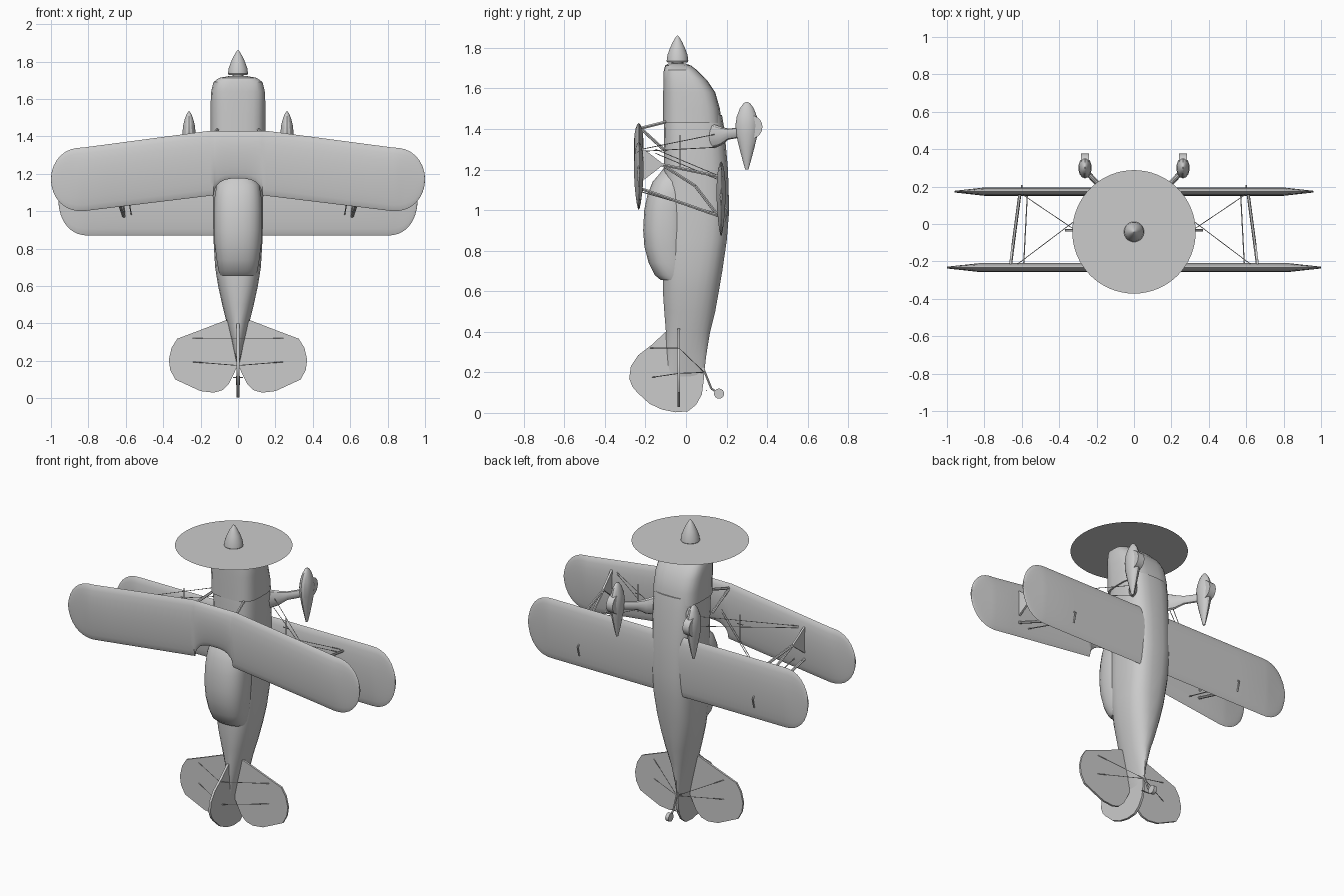
import bpy, bmesh
from math import sin, cos, pi, sqrt
from mathutils import Vector

if "Cube" in bpy.data.objects:
    bpy.data.objects.remove(bpy.data.objects["Cube"])


def make(name, verts, faces, mirror=False):
    me = bpy.data.meshes.new(name)
    me.from_pydata([tuple(v) for v in verts], [], faces)
    bm = bmesh.new()
    bm.from_mesh(me)
    bmesh.ops.recalc_face_normals(bm, faces=bm.faces)
    bm.to_mesh(me)
    bm.free()
    ob = bpy.data.objects.new(name, me)
    bpy.context.collection.objects.link(ob)
    if mirror:
        ob.modifiers.new("mirror", 'MIRROR').use_mirror_merge = False
    return ob


def loft(name, rings, mirror=False):
    n = len(rings[0])
    verts = [p for r in rings for p in r]
    faces = [(i * n + j, i * n + (j + 1) % n, (i + 1) * n + (j + 1) % n, (i + 1) * n + j)
             for i in range(len(rings) - 1) for j in range(n)]
    faces += [tuple(range(n)), tuple(range(len(verts) - n, len(verts)))]
    return make(name, verts, faces, mirror)


def ring(z, hx, y0, y1, cx=0, e=2, n=24):
    """Superellipse in the xy plane from y0 to y1."""
    f = lambda v: (1 if v > 0 else -1) * abs(v) ** (2 / e)
    cy, hy = (y0 + y1) / 2, (y1 - y0) / 2
    return [(cx + hx * f(cos(2 * pi * (k + .5) / n)), cy + hy * f(sin(2 * pi * (k + .5) / n)), z)
            for k in range(n)]


def tubes(name, paths, r, n=6, mirror=True):
    verts, faces = [], []
    for path in paths:
        for a, b in zip(path, path[1:]):
            a, b = Vector(a), Vector(b)
            q = (b - a).to_track_quat('Z', 'Y')
            s = len(verts)
            for c in (a, b):
                verts += [c + q @ Vector((r * cos(2 * pi * k / n), r * sin(2 * pi * k / n), 0)) for k in range(n)]
            faces += [(s + k, s + (k + 1) % n, s + n + (k + 1) % n, s + n + k) for k in range(n)]
            faces += [tuple(range(s, s + n)), tuple(range(s + n, s + 2 * n))]
    return make(name, verts, faces, mirror)


def plate(name, pts, normal, t, mirror=False):
    o = Vector(normal) * t / 2
    return loft(name, [[Vector(p) - o for p in pts], [Vector(p) + o for p in pts]], mirror)


def wing(name, y, span, tip, thick, lead, trail, xs):
    """Lens-shaped aerofoil lofted along the span with rounded tips."""
    start, rings, m = span - tip, [], 10
    steps = sorted(set(xs + [start] + [start + tip * sin(a * pi / 16) for a in range(1, 8)] + [span - .0002]))
    for x in [-v for v in reversed(steps) if v > 0] + steps:
        ax = abs(x)
        l, t = lead(min(ax, start)), trail(min(ax, start))
        u = max(0, (ax - start) / tip)
        s = sqrt(max(0, 1 - u ** 2.3))
        mid, half = (l + t) / 2, (l - t) / 2 * s
        th = thick / 2 * (1 - .8 * u)
        prof = [(cos(pi * k / m), sin(pi * k / m) ** 1.2 * (1 + .25 * cos(pi * k / m))) for k in range(m + 1)]
        loop = [(c, -h) for c, h in prof] + [(c, h) for c, h in prof[-2:0:-1]]
        rings.append([(x, y + th * h, mid + half * c) for c, h in loop])
    return loft(name, rings)


# cowling and fuselage
loft("cowling", [ring(z, w, a, b, e=e) for z, w, a, b, e in (
    (1.43, .147, -.113, .176, 3.4), (1.5, .147, -.113, .168, 3.4), (1.58, .147, -.113, .145, 3.4),
    (1.64, .144, -.112, .105, 3.4), (1.69, .132, -.11, .055, 3.2), (1.713, .1, -.103, .025, 2.8),
    (1.722, .05, -.09, .0, 2))])
loft("fuselage", [ring(z, w, a, b, e=e) for z, w, a, b, e in (
    (.17, .005, -.09, .088, 2), (.28, .03, -.095, .1, 2), (.4, .06, -.1, .12, 2.1), (.5, .085, -.108, .145, 2.3),
    (.6, .107, -.115, .163, 2.5), (.7, .123, -.115, .18, 2.7), (.85, .132, -.112, .202, 3), (1, .135, -.11, .214, 3),
    (1.2, .137, -.11, .208, 3), (1.4, .14, -.11, .19, 3.2), (1.47, .135, -.105, .178, 3.2))])
loft("canopy", [ring(z, w, top, .02, e=2.5) for z, w, top in (
    (1.21, .05, -.108), (1.18, .09, -.13), (1.14, .115, -.165), (1.08, .125, -.19), (1, .13, -.207),
    (.9, .13, -.212), (.82, .125, -.206), (.74, .115, -.185), (.68, .105, -.155), (.655, .095, -.125))])

# spinner, hub and propeller disc
loft("spinner", [ring(z, r, -.042 - r, -.042 + r) for z, r in (
    (1.728, .05), (1.735, .054), (1.765, .05), (1.8, .037), (1.83, .023), (1.853, .009), (1.862, .001))])
tubes("propeller_hub", [[(0, -.042, 1.69), (0, -.042, 1.735)]], .03, 16, False)
make("propeller_disc", [(.33 * cos(k * pi / 32), -.042 + .33 * sin(k * pi / 32), 1.733) for k in range(64)],
     [tuple(range(64))])

# wings
def upper_trail(x):
    z = 1.085 - .085 * max(0, x - .13) / .7
    return z + .09 * sqrt(1 - (x / .13) ** 3) if x < .13 else z


wing("upper_wing", -.233, 1, .17, .046, lambda x: 1.43 - .09 * max(0, x - .15) / .68, upper_trail,
     [0, .04, .07, .095, .115, .126, .13, .15, .3, .5, .7])
wing("lower_wing", .173, .96, .16, .044, lambda x: 1.24, lambda x: .87, [0, .2, .4, .6])

# interplane struts, gusset, cabane struts, aileron links
tubes("interplane_strut", [
    [(.648, -.12, 1.225), (.61, .165, 1.165)],
    [(.648, -.12, 1.225), (.625, .045, 1.12), (.61, .16, .97)],
    [(.66, -.22, 1.105), (.61, .165, .97)]], .008)
plate("interplane_gusset", [(.661, -.22, 1.31), (.649, -.11, 1.225), (.661, -.22, 1.14)], (1, .1, 0), .012, True)
tubes("cabane_strut", [[(.14, -.22, 1.405), (.11, -.1, 1.435)], [(.14, -.22, 1.4), (.11, -.1, 1.29)]], .008)
tubes("aileron_rod", [[(.59, -.22, 1.09), (.57, .165, .98)]], .003)
tubes("aileron_horn", [[(.6, .185, 1.02), (.6, .205, 1.0), (.6, .19, .945)]], .005)

# rigging wires with spreader bars
tubes("rigging_wire", [
    [(.6, .16, 1.17), (.14, -.15, 1.3)], [(.6, .16, 1.15), (.14, -.15, 1.28)],
    [(.63, -.22, 1.30), (.14, .15, 1.375)], [(.63, -.22, 1.29), (.14, .15, 1.31)]], .002, 4)
tubes("wire_spreader", [[(.35, -.03, 1.2), (.35, -.03, 1.37)], [(.33, -.03, 1.31), (.37, -.03, 1.31)]], .003)

# landing gear
def leg_ring(x, y, z, hz, t):
    return [(x + t * cos(a * pi / 6), y - t * cos(a * pi / 6), z + hz * sin(a * pi / 6)) for a in range(12)]


loft("gear_leg", [leg_ring(*v) for v in (
    (.115, .13, 1.365, .06, .018), (.155, .175, 1.365, .045, .014), (.19, .21, 1.375, .027, .01),
    (.26, .285, 1.385, .025, .01))], True)
loft("wheel_fairing", [ring(z, w, .3 - d, .3 + d, .262, n=14) for z, w, d in (
    (1.2, .006, .008), (1.25, .016, .022), (1.31, .026, .038), (1.37, .034, .052), (1.42, .036, .056),
    (1.46, .032, .05), (1.5, .021, .035), (1.525, .01, .018), (1.533, .003, .005))], True)
tubes("main_wheel", [[(.24, .32, 1.41), (.284, .32, 1.41)]], .057, 20)

# tail surfaces
plate("tailplane", [(0, -.035, .42)] + [(x, -.035, z) for x, z in (
    (.07, .415), (.2, .365), (.325, .318), (.355, .27), (.37, .205), (.362, .15), (.335, .1), (.27, .07), (.2, .038),
    (.13, .03), (.085, .042), (.05, .075), (.02, .135), (0, .18))], (0, 1, 0), .012, True)
plate("fin_and_rudder", [(0, y, z) for y, z in (
    (-.1, .4), (-.17, .335), (-.235, .285), (-.272, .23), (-.28, .17), (-.265, .13), (-.24, .1), (-.18, .045),
    (-.12, .017), (-.05, .003), (.01, .008), (.05, .04), (.078, .09), (.088, .165), (.09, .22), (0, .3))],
      (1, 0, 0), .014)
tubes("tail_wire", [[(0, -.18, .32), (.25, -.035, .32), (0, .09, .2)],
                    [(0, -.17, .175), (.25, -.035, .195), (0, .09, .2)]], .002, 4)

# tail wheel
tubes("tail_wheel_strut", [[(0, .085, .22), (0, .125, .12), (0, .163, .095)]], .006, 6, False)
tubes("tail_wheel", [[(-.011, .163, .095), (.011, .163, .095)]], .025, 16, False)
tubes("tail_wheel_steering_arm", [[(-.028, .1, .11), (.028, .1, .11)]], .003, 6, False)

# smooth shading with sharp edges kept
bpy.ops.object.select_all(action='SELECT')
bpy.context.view_layer.objects.active = bpy.data.objects["fuselage"]
bpy.ops.object.shade_smooth_by_angle(angle=pi / 6)
